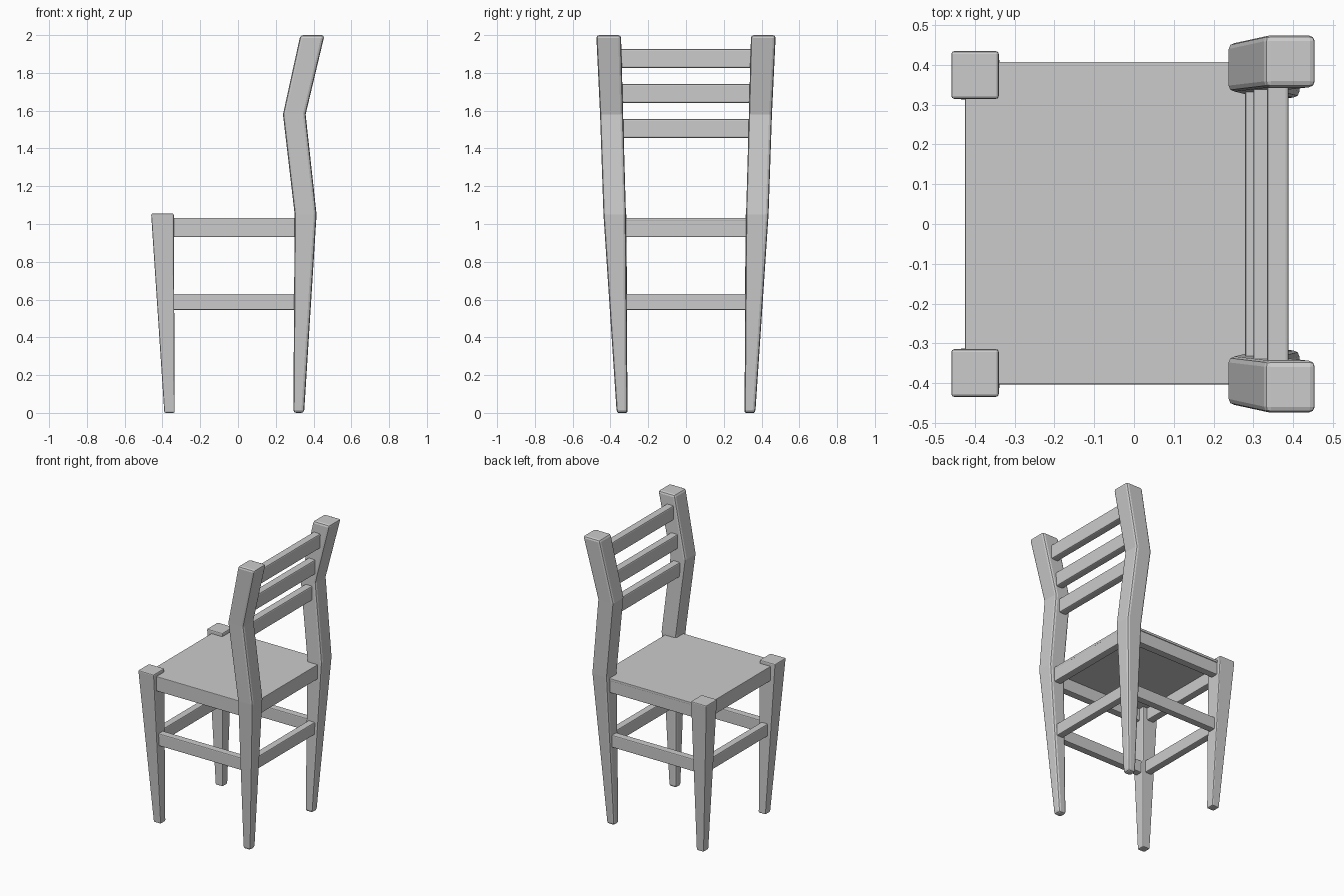
import bpy, bmesh

if "Cube" in bpy.data.objects:
    bpy.data.objects.remove(bpy.data.objects["Cube"])


def loft(name, rings, bevel, segments=2):
    """Square-section part through rings of (z, x0, x1, y0, y1)."""
    bm = bmesh.new()
    loops = [[bm.verts.new(p) for p in ((x0, y0, z), (x1, y0, z), (x1, y1, z), (x0, y1, z))]
             for z, x0, x1, y0, y1 in rings]
    bm.faces.new(loops[0])
    bm.faces.new(loops[-1])
    for a, b in zip(loops, loops[1:]):
        for i in range(4):
            j = (i + 1) % 4
            bm.faces.new((a[i], a[j], b[j], b[i]))
    bmesh.ops.recalc_face_normals(bm, faces=bm.faces)
    mesh = bpy.data.meshes.new(name)
    bm.to_mesh(mesh)
    bm.free()
    obj = bpy.data.objects.new(name, mesh)
    bpy.context.collection.objects.link(obj)
    if bevel:
        mod = obj.modifiers.new("soft_edges", 'BEVEL')
        mod.width = bevel
        mod.segments = segments
        mod.limit_method = 'ANGLE'
        mod.angle_limit = 0.7
    return obj


def bar(name, x0, x1, y0, y1, z0, z1, bevel=0.006):
    return loft(name, [(z0, x0, x1, y0, y1), (z1, x0, x1, y0, y1)], bevel)


# Legs: profile written for the +y side, then flipped for the other side
front_profile = [(0, -0.39, -0.335, 0.31, 0.365), (1.055, -0.46, -0.34, 0.315, 0.435)]
back_profile = [(0, 0.293, 0.35, 0.31, 0.367), (1.05, 0.30, 0.416, 0.318, 0.437),
                (1.58, 0.238, 0.358, 0.333, 0.455), (2.0, 0.33, 0.458, 0.344, 0.475)]
for side, s in (("left", -1), ("right", 1)):
    for name, profile, bevel in (("front_leg", front_profile, 0.007),
                                 ("back_post", back_profile, 0.015)):
        rings = [(z, x0, x1, min(s * a, s * b), max(s * a, s * b))
                 for z, x0, x1, a, b in profile]
        loft(f"{name}_{side}", rings, bevel)

# Thin seat panel
bar("seat", -0.425, 0.385, -0.403, 0.408, 1.015, 1.032, 0.003)

# Seat rails and lower stretchers
for s, side in ((-1, "left"), (1, "right")):
    y = s * 0.377
    bar(f"seat_rail_{side}", -0.38, 0.34, y - 0.026, y + 0.026, 0.93, 1.03)
    y = s * 0.357
    bar(f"stretcher_{side}", -0.37, 0.33, y - 0.025, y + 0.025, 0.545, 0.63)
for name, rail_x, low_x in (("front", -0.398, -0.38), ("back", 0.358, 0.341)):
    bar(f"seat_rail_{name}", rail_x - 0.026, rail_x + 0.026, -0.35, 0.35, 0.93, 1.03)
    bar(f"stretcher_{name}", low_x - 0.025, low_x + 0.025, -0.34, 0.34, 0.545, 0.63)

# Backrest slats
for i, (x, z) in enumerate(((0.306, 1.505), (0.327, 1.69), (0.362, 1.877))):
    bar(f"back_slat_{i + 1}", x - 0.027, x + 0.027, -0.37, 0.37, z - 0.05, z + 0.05, 0.008)
